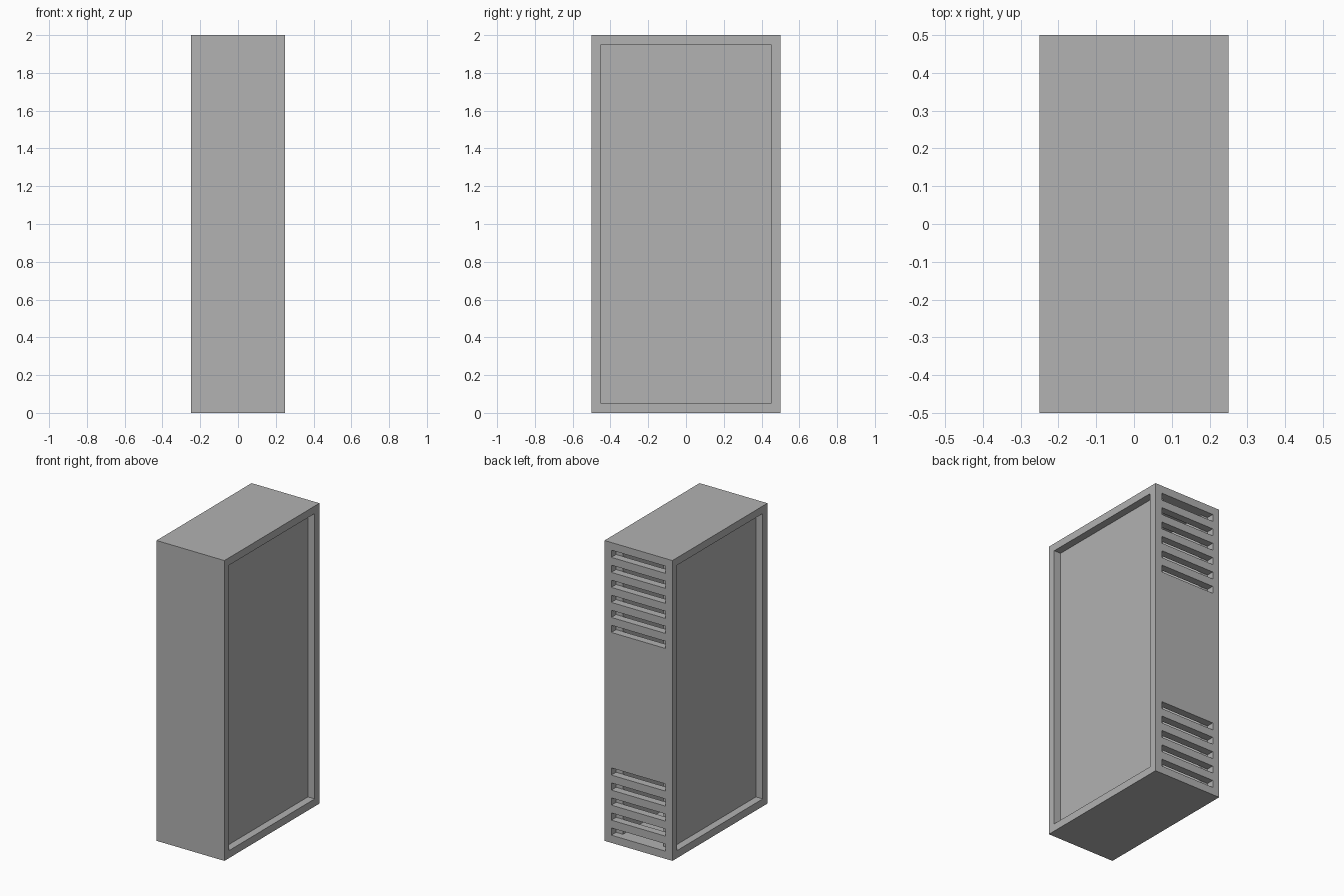
import bpy, bmesh
from mathutils import Matrix

default = bpy.data.objects.get("Cube")
if default:
    bpy.data.objects.remove(default, do_unlink=True)

W, D, H = 0.5, 1.0, 2.0      # outer size
T = 0.05                     # wall thickness, also slot height
EPS = 0.001

grey = bpy.data.materials.new("plain grey")
grey.use_nodes = True
COLOUR = (0.445, 0.445, 0.445, 1)
grey.diffuse_color = COLOUR
grey.node_tree.nodes["Principled BSDF"].inputs["Base Color"].default_value = COLOUR


def boxes(name, extents):
    """One object made of boxes, each given as (low corner, high corner)."""
    bm = bmesh.new()
    for lo, hi in extents:
        size = [b - a for a, b in zip(lo, hi)]
        mid = [(a + b) / 2 for a, b in zip(lo, hi)]
        bmesh.ops.create_cube(bm, size=1, matrix=Matrix.Translation(mid) @ Matrix.Diagonal((*size, 1)))
    mesh = bpy.data.meshes.new(name)
    bm.to_mesh(mesh)
    bm.free()
    mesh.materials.append(grey)
    obj = bpy.data.objects.new(name, mesh)
    bpy.context.collection.objects.link(obj)
    return obj


def cut(obj, cutter):
    """Subtract the cutter, keep the result and discard the cutter."""
    cutter.hide_render = True
    mod = obj.modifiers.new("cut", 'BOOLEAN')
    mod.operation = 'DIFFERENCE'
    mod.solver = 'EXACT'
    mod.object = cutter
    depsgraph = bpy.context.evaluated_depsgraph_get()
    mesh = bpy.data.meshes.new_from_object(obj.evaluated_get(depsgraph))
    obj.modifiers.clear()
    obj.data = mesh
    mesh.materials.clear()
    mesh.materials.append(grey)
    bpy.data.objects.remove(cutter, do_unlink=True)


# Case frame, open through both sides
iy = D / 2 - T
frame = boxes("case_frame", [((-W / 2, -D / 2, 0), (W / 2, D / 2, H))])
cut(frame, boxes("side_opening", [((-W, -iy, T), (W, iy, H - T))]))

# Ventilation slots in the back wall: six at the top, five at the bottom
slot_bottoms = [H - 2 * T * (i + 1) for i in range(6)] + [T + 2 * T * i for i in range(5)]
sx = W / 2 - T
cut(frame, boxes("vent_slots", [((-sx, iy - T, z + EPS), (sx, D / 2 + T, z + T - EPS))
                                for z in slot_bottoms]))

# Recessed side panels
for name, side in (("left_panel", 1), ("right_panel", -1)):
    x0, x1 = sorted((side * sx, side * (sx - T)))
    boxes(name, [((x0, -iy, T), (x1, iy, H - T))])
